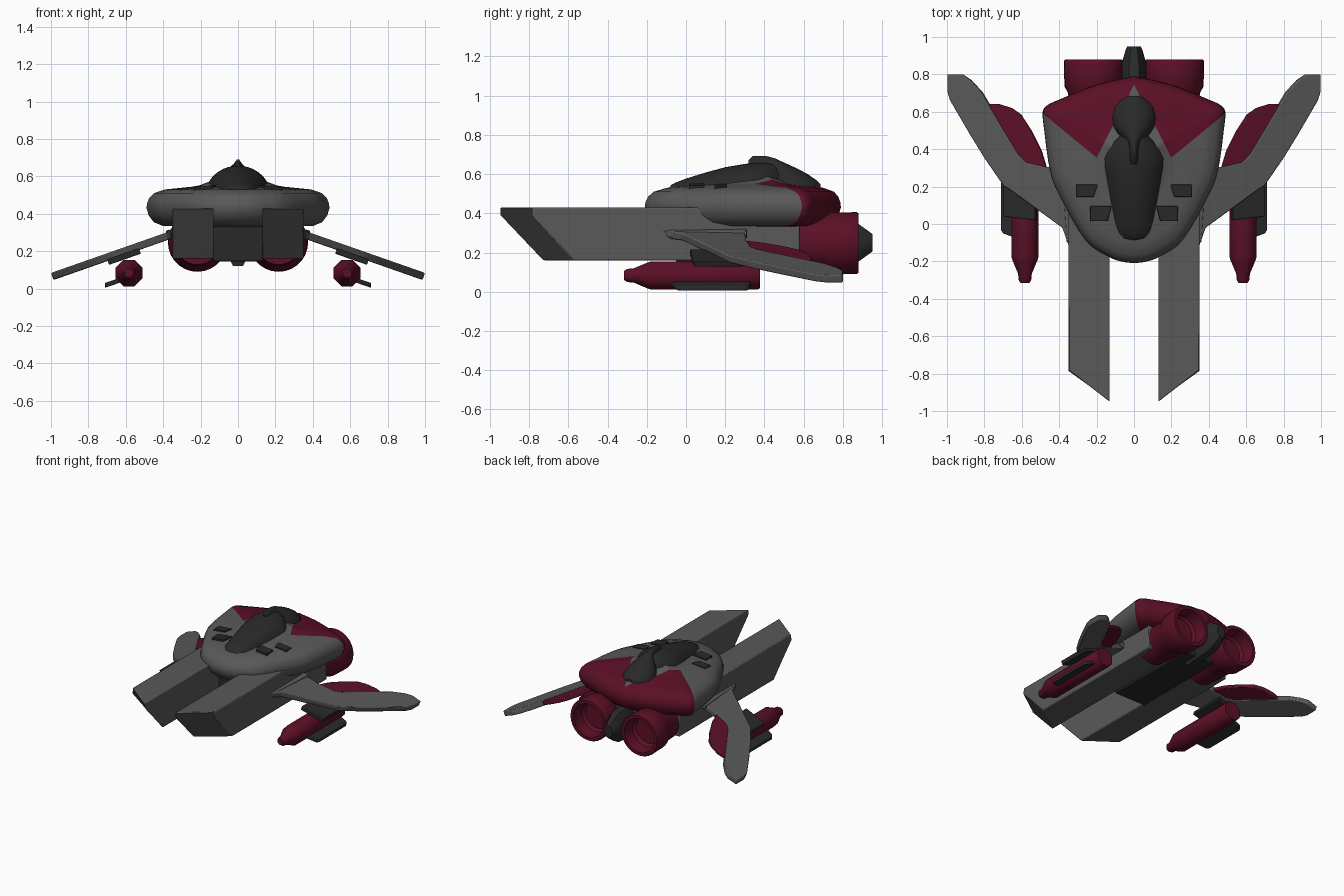
import bpy, bmesh, math
from mathutils import Vector

if "Cube" in bpy.data.objects:
    bpy.data.objects.remove(bpy.data.objects["Cube"])


def material(name, rgb):
    m = bpy.data.materials.new(name)
    m.diffuse_color = (*rgb, 1)
    m.use_nodes = True
    m.node_tree.nodes["Principled BSDF"].inputs["Base Color"].default_value = m.diffuse_color
    return m


GREY = material("hull grey", (0.1, 0.1, 0.1))
DARK = material("dark panel", (0.022, 0.022, 0.022))
RED = material("deep red", (0.105, 0.005, 0.019))


def loft(name, rings, mat, bevel=0, side=1, closed=False, angle=35):
    """Skin equal-length rings; side=-1 mirrors in x; closed joins last to first."""
    bm = bmesh.new()
    vs = [[bm.verts.new((p[0] * side, p[1], p[2])) for p in r] for r in rings]
    n = len(vs[0])
    pairs = list(zip(vs, vs[1:]))
    if closed:
        pairs.append((vs[-1], vs[0]))
    for a, b in pairs:
        for i in range(n):
            j = (i + 1) % n
            bm.faces.new((a[i], a[j], b[j], b[i]))
    if not closed:
        bm.faces.new(vs[0])
        bm.faces.new(vs[-1])
    bmesh.ops.recalc_face_normals(bm, faces=bm.faces)
    me = bpy.data.meshes.new(name)
    bm.to_mesh(me)
    bm.free()
    me.materials.append(mat)
    me.shade_smooth()
    me.set_sharp_from_angle(angle=math.radians(angle))
    ob = bpy.data.objects.new(name, me)
    bpy.context.collection.objects.link(ob)
    if bevel:
        b = ob.modifiers.new("soft edges", "BEVEL")
        b.width, b.segments = bevel, 2
    return ob


def pair(name, rings, mat, **kw):
    for s, label in ((1, "right"), (-1, "left")):
        loft(f"{label}_{name}", rings, mat, side=s, **kw)


def smooth_curve(pts, steps=5):
    """Open Catmull-Rom curve through 2D points."""
    p = [Vector(q) for q in pts]
    p = [2 * p[0] - p[1]] + p + [2 * p[-1] - p[-2]]
    out = []
    for a, b, c, d in zip(p, p[1:], p[2:], p[3:]):
        for k in range(steps):
            t = k / steps
            out.append(0.5 * (2 * b + (c - a) * t + (2 * a - 5 * b + 4 * c - d) * t * t
                              + (3 * b - a - 3 * c + d) * t ** 3))
    return out + [p[-2]]


def lathe(cx, cz, profile, n, phase=0):
    """Rings around the y axis from (y, radius)."""
    return [[(cx + r * math.cos(phase + 2 * math.pi * i / n), y,
              cz + r * math.sin(phase + 2 * math.pi * i / n)) for i in range(n)]
            for y, r in profile]


def box(x0, x1, y0, y1, z0, z1):
    return [[(x0, y, z0), (x1, y, z0), (x1, y, z1), (x0, y, z1)] for y in (y0, y1)]


def dome(stations, base):
    """Half-ellipse sections from (y, half width, top z)."""
    n = 20
    return [[(w * math.cos(math.pi * i / n), y, base + (t - base) * math.sin(math.pi * i / n))
             for i in range(n + 1)] for y, w, t in stations]


def sheet(pts, drop, thick):
    """Plate lying on the sloping plane of the wings."""
    def z(x):
        return 0.315 - 0.35 * (x - 0.34) - drop
    return [[(x - 0.35 * t, y, z(x) - t) for x, y in pts] for t in (0, thick)]


# Main hull: one plan outline stacked at different scales
half = smooth_curve([(0, -.21), (.07, -.2), (.14, -.172), (.26, -.085), (.4, .155), (.45, .29),
                     (.48, .5), (.488, .6), (.46, .637), (.4, .665), (.2, .745), (0, .79)], 4)
outline = [(p.x, p.y) for p in half] + [(-p.x, p.y) for p in half[-2:0:-1]]
stack = [(.5, .33), (.82, .335), (.92, .355), (.975, .39), (1, .43), (.995, .455), (.97, .485),
         (.92, .51), (.8, .53), (.5, .545), (.42, .552), (.3, .575), (.2, .6), (.08, .615)]
hull = loft("main_hull", [[(x * s, .35 + (y - .35) * s, z) for x, y in outline]
                          for s, z in stack], GREY)

# Red rear cowl: cut along four upright planes, then coloured by position
hull.data.materials.append(RED)
bm = bmesh.new()
bm.from_mesh(hull.data)
for s in (1, -1):
    for slope in (.82, -1.95):
        bmesh.ops.bisect_plane(bm, geom=bm.verts[:] + bm.edges[:] + bm.faces[:], dist=1e-5,
                               plane_co=(.2 * s, .355, 0), plane_no=(-slope * s, 1, 0))
for f in bm.faces:
    c = f.calc_center_median()
    d = abs(c.x) - .2
    f.material_index = int(c.y > .355 + .82 * d and c.y > .355 - 1.95 * d)
bm.to_mesh(hull.data)
bm.free()

# Canopy and dorsal housing
loft("canopy", dome([(-.09, .03, .525), (-.075, .08, .545), (-.04, .1, .562), (0, .11, .577),
                     (.1, .13, .608), (.2, .148, .635), (.3, .17, .652), (.35, .174, .657),
                     (.4, .155, .658), (.44, .125, .655), (.47, .09, .64)], .5), DARK)
loft("dorsal_housing", dome([(.32, .03, .672), (.34, .036, .692), (.41, .04, .692),
                             (.455, .06, .68), (.48, .092, .668), (.52, .115, .65),
                             (.57, .122, .627), (.62, .112, .6), (.66, .08, .573),
                             (.685, .04, .55)], .5), DARK)

# Four deck vents
for name, x0, x1, y0, y1, z in (("outer_vent", .195, .31, .145, .21, .545),
                                ("inner_vent", .12, .235, .015, .095, .55)):
    ring = [(x0 + .02, y0), (x1, y0), (x1, y1), (x0, y1)]
    pair(name, [[(x, y, h - .1 * (x - x0)) for x, y in ring] for h in (z - .04, z + .004)],
         DARK, bevel=.003)

# Forward prongs with raked tips
front = [(.13, -.95, .43), (.35, -.78, .43), (.35, -.78, .39), (.35, -.57, .16),
         (.13, -.73, .16), (.13, -.95, .39)]
pair("prong", [front, [(x, .58, z) for x, y, z in front]], GREY, bevel=.006)

# Dark centre block and tail cone
loft("centre_block", box(-.135, .135, -.05, .72, .145, .33), DARK, bevel=.01)


def tail_ring(y, w, h):
    c = .4
    return [(sx * w * a, y, .25 + sz * h * b) for sx, sz, a, b in
            ((1, 1, 1, c), (1, 1, c, 1), (-1, 1, c, 1), (-1, 1, 1, c),
             (-1, -1, 1, c), (-1, -1, c, 1), (1, -1, c, 1), (1, -1, 1, c))]


loft("tail_cone", [tail_ring(.6, .065, .13), tail_ring(.86, .065, .11),
                   tail_ring(.93, .045, .06), tail_ring(.95, .035, .045)], DARK)

# Twin engines with hollow nozzles
pair("engine", lathe(.217, .248, [(.45, .12), (.56, .128), (.7, .135), (.735, .155), (.87, .158),
                                  (.88, .152), (.88, .128), (.79, .118), (.77, .1), (.77, .01)],
                     28), RED)

# Wings, red trailing flaps and root rails
wing = [(.35, -.12), (.385, -.02), (.66, .18), (.7, .205), (.8, .35), (.88, .48), (.985, .66),
        (1, .71), (1, .8), (.925, .8), (.88, .77), (.82, .705), (.716, .53), (.62, .37),
        (.58, .33), (.475, .305), (.33, .3)]
pair("wing", sheet(wing, 0, .038), GREY, bevel=.006)
flap = [(.47, .29), (.5, .39), (.555, .5), (.61, .585), (.66, .62), (.73, .642), (.78, .64),
        (.74, .5), (.64, .32)]
pair("wing_flap", sheet(flap, .006, .028), RED, bevel=.006)
pair("wing_root_rail", [[(.33, -.06, .27), (.36, -.1, .28), (.36, -.1, .31), (.33, -.06, .325)],
                        [(.33, .31, .27), (.385, .31, .28), (.385, .31, .31), (.33, .31, .325)]],
     GREY, bevel=.004)

# Underwing pods, octagonal, with pylons and side fins
pair("pod", lathe(.583, .083, [(-.315, .026), (-.3, .036), (-.265, .04), (-.195, .072),
                               (-.18, .077), (.365, .077), (.378, .07)], 8, math.pi / 8),
     RED, angle=50)
pair("pod_pylon", sheet([(.53, .02), (.7, .04), (.7, .29), (.53, .31)], .032, .03),
     DARK, bevel=.004)
pair("pod_fin", [[(x, y, .062 + .35 * (x - .62) * -1 + h - .0) for x, y in
                  ((.62, -.08), (.7, -.05), (.712, -.03), (.712, .3), (.7, .32), (.62, .33))]
                 for h in (.0, -.026)], DARK, bevel=.004)
